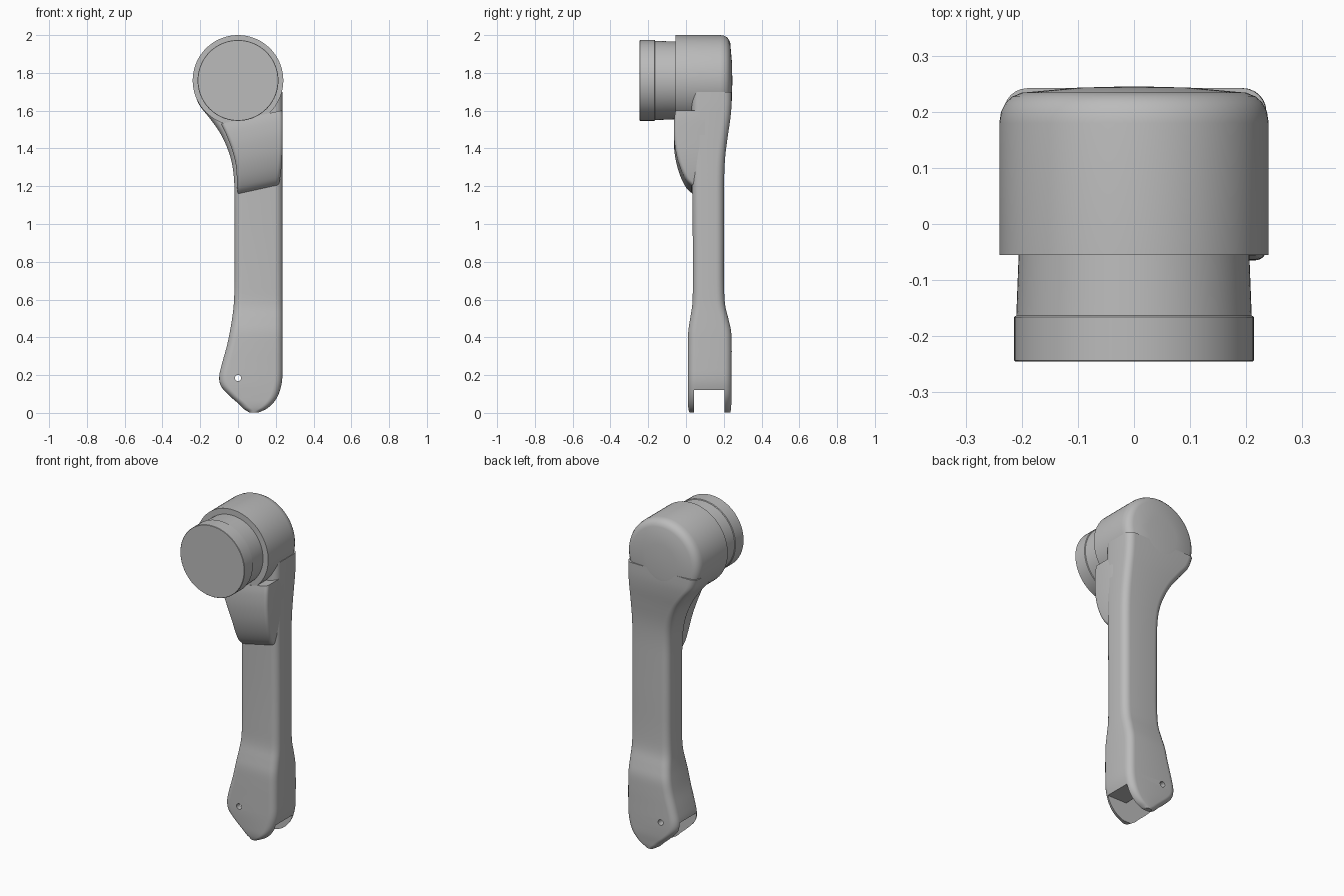
import bpy, bmesh, math

cube = bpy.data.objects.get("Cube")
if cube:
    bpy.data.objects.remove(cube, do_unlink=True)

grey = bpy.data.materials.new("light grey")
grey.use_nodes = True
grey.diffuse_color = (0.5, 0.5, 0.5, 1)
grey.node_tree.nodes["Principled BSDF"].inputs["Base Color"].default_value = (0.5, 0.5, 0.5, 1)

PIVOT_Z, HEAD_Z = 0.185, 1.76


def skin(name, rings):
    """Join equal-length rings of points into a closed, smooth shell."""
    bm = bmesh.new()
    loops = [[bm.verts.new(p) for p in ring] for ring in rings]
    n = len(loops[0])
    for a, b in zip(loops, loops[1:]):
        for i in range(n):
            j = (i + 1) % n
            bm.faces.new((a[i], a[j], b[j], b[i]))
    bm.faces.new(loops[0])
    bm.faces.new(loops[-1])
    bmesh.ops.recalc_face_normals(bm, faces=bm.faces)
    mesh = bpy.data.meshes.new(name)
    bm.to_mesh(mesh)
    bm.free()
    obj = bpy.data.objects.new(name, mesh)
    bpy.context.collection.objects.link(obj)
    mesh.materials.append(grey)
    return obj


def turned(name, profile, x=0, z=HEAD_Z, n=72):
    """Turn (radius, y) points around an axis along y."""
    return skin(name, [[(x + r * math.cos(i * math.tau / n), y, z + r * math.sin(i * math.tau / n))
                        for i in range(n)] for r, y in profile])


def rounded_rect(z, x0, x1, y0, y1, radius, tilt=0, steps=6):
    r = min(radius, (x1 - x0) * 0.45, (y1 - y0) * 0.45)
    corners = [(x1 - r, y1 - r), (x0 + r, y1 - r), (x0 + r, y0 + r), (x1 - r, y0 + r)]
    ring = []
    for k, (cx, cy) in enumerate(corners):
        for s in range(steps + 1):
            a = (k + s / steps) * math.pi / 2
            x = cx + r * math.cos(a)
            ring.append((x, cy + r * math.sin(a), z + tilt * x))
    return ring


def smooth_rows(rows, steps=4):
    """Run a smooth curve through the rows."""
    pts = [rows[0]] + rows + [rows[-1]]
    out = []
    for p, q, r, s in zip(pts, pts[1:], pts[2:], pts[3:]):
        for k in range(steps):
            t = k / steps
            out.append([0.5 * (2 * b + (c - a) * t + (2 * a - 5 * b + 4 * c - d) * t * t
                               + (3 * b - a - 3 * c + d) * t ** 3)
                        for a, b, c, d in zip(p, q, r, s)])
    return out + [rows[-1]]


def finish(obj, angle=35):
    bpy.ops.object.select_all(action='DESELECT')
    obj.select_set(True)
    bpy.context.view_layer.objects.active = obj
    bpy.ops.object.shade_smooth_by_angle(angle=math.radians(angle))


def cut(obj, cutter):
    cutter.hide_render = True
    mod = obj.modifiers.new("cut", 'BOOLEAN')
    mod.operation, mod.solver, mod.object = 'DIFFERENCE', 'EXACT', cutter
    bpy.context.view_layer.objects.active = obj
    bpy.ops.object.modifier_apply(modifier=mod.name)
    bpy.data.objects.remove(cutter, do_unlink=True)


# Arm: height, left and right edge, front and back
arm_rows = [
    (0.003, 0.06, 0.11, 0.018, 0.235),
    (0.02, 0.03, 0.15, 0.013, 0.238),
    (0.05, 0.0, 0.185, 0.01, 0.24),
    (0.09, -0.045, 0.212, 0.01, 0.242),
    (0.14, -0.09, 0.228, 0.01, 0.242),
    (0.19, -0.1, 0.235, 0.01, 0.242),
    (0.26, -0.085, 0.236, 0.01, 0.242),
    (0.35, -0.06, 0.236, 0.01, 0.242),
    (0.43, -0.043, 0.236, 0.012, 0.239),
    (0.5, -0.031, 0.236, 0.022, 0.224),
    (0.58, -0.022, 0.236, 0.034, 0.206),
    (0.7, -0.018, 0.236, 0.036, 0.201),
    (0.9, -0.018, 0.236, 0.036, 0.201),
    (1.1, -0.018, 0.236, 0.034, 0.201),
    (1.25, -0.022, 0.236, 0.032, 0.202),
    (1.36, -0.042, 0.236, 0.032, 0.208),
    (1.47, -0.088, 0.236, 0.03, 0.222),
    (1.56, -0.15, 0.236, 0.03, 0.235),
    (1.63, -0.205, 0.236, 0.03, 0.241),
    (1.7, -0.232, 0.235, 0.03, 0.242),
]
arm = skin("arm", [rounded_rect(*row, 0.042) for row in smooth_rows(arm_rows)])

# Fork slot and pin hole at the lower end
slot = skin("slot_cutter", [rounded_rect(z, -0.5, 0.5, 0.043, 0.205, 0.002) for z in (-0.2, 0.12)])
cut(arm, slot)
cut(arm, turned("recess_cutter", [(0.125, 0.043), (0.125, 0.205)], -0.03, 0.09))
cut(arm, turned("pin_cutter", [(0.017, -0.2), (0.017, 0.5)], 0, PIVOT_Z, 20))
finish(arm)

# Round housing at the top, with a softened back edge
finish(turned("housing", [(0.24, -0.055), (0.24, 0.18), (0.237, 0.2), (0.229, 0.216), (0.217, 0.227),
                          (0.2, 0.234), (0.1, 0.243), (0.02, 0.245)]))

# Neck and joint cap
finish(turned("neck", [(0.205, -0.04), (0.21, -0.17)]))
finish(turned("joint_cap", [(0.21, -0.163), (0.214, -0.166), (0.214, -0.243), (0.212, -0.245)]))

# Curved cover below the housing
cover_rows = [
    (1.16, 0.0, 0.215, 0.03, 0.12),
    (1.19, -0.004, 0.222, 0.0, 0.12),
    (1.25, -0.006, 0.23, -0.03, 0.12),
    (1.33, -0.014, 0.235, -0.053, 0.12),
    (1.42, -0.038, 0.236, -0.064, 0.12),
    (1.5, -0.068, 0.236, -0.063, 0.12),
    (1.55, -0.09, 0.234, -0.056, 0.12),
]
finish(skin("cover", [rounded_rect(*row, 0.02, 0.22) for row in smooth_rows(cover_rows)]))
